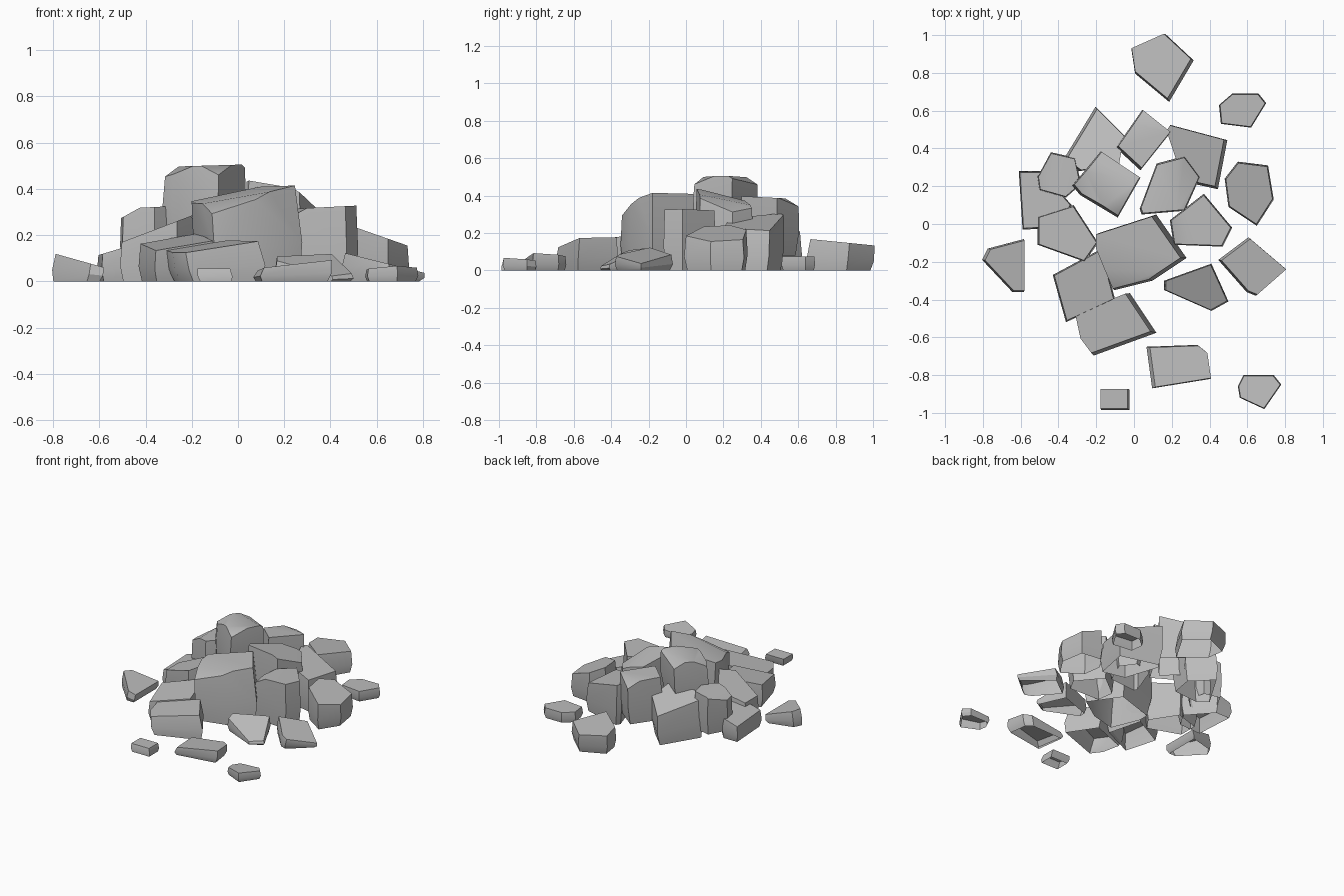
import bpy, bmesh, math
from mathutils import Vector

cube = bpy.data.objects.get("Cube")
if cube:
    bpy.data.objects.remove(cube, do_unlink=True)

stone = bpy.data.materials.new("stone grey")
stone.use_nodes = True
colour = (0.5, 0.5, 0.5, 1)
stone.diffuse_color = colour
stone.node_tree.nodes["Principled BSDF"].inputs["Base Color"].default_value = colour


def rock(name, *outline, top, slope=(0, 0), base=0, lean=(0, 0), chips=()):
    """Open-bottomed boulder shell: outline, sloping top, rounded belly, chipped rim."""
    pts = [Vector(p) for p in outline]
    centre = sum(pts, Vector((0, 0))) / len(pts)
    area = sum(a.cross(b) for a, b in zip(pts, pts[1:] + pts[:1]))
    if area < 0:
        pts.reverse()
    tilt, shift = Vector(slope), Vector(lean)

    bm = bmesh.new()
    rings = []
    for level, scale in ((0, 0.91), (0.4, 1), (1, 0.95)):
        ring = []
        for p in pts:
            q = centre + (p - centre) * scale + shift * level
            z = max(top + tilt.dot(q - centre), base + 0.015)
            ring.append(bm.verts.new((q.x, q.y, base + (z - base) * level)))
        rings.append(ring)
    count = len(pts)
    for low, high in zip(rings, rings[1:]):
        for i in range(count):
            j = (i + 1) % count
            bm.faces.new((low[i], low[j], high[j], high[i]))
    bm.faces.new(rings[-1])

    # Slice a shallow facet off the upper rim in each chip direction
    for angle in chips:
        out = Vector((math.cos(math.radians(angle)), math.sin(math.radians(angle)), 0))
        normal = (out + Vector((0, 0, 1.8))).normalized()
        reach = max(v.co.dot(normal) for v in bm.verts)
        cut = bmesh.ops.bisect_plane(bm, geom=bm.verts[:] + bm.edges[:] + bm.faces[:],
                                     plane_co=normal * (reach - 0.035), plane_no=normal,
                                     clear_outer=True)
        edges = [e for e in cut["geom_cut"] if isinstance(e, bmesh.types.BMEdge)]
        bmesh.ops.holes_fill(bm, edges=edges, sides=0)
    bmesh.ops.recalc_face_normals(bm, faces=bm.faces[:])

    mesh = bpy.data.meshes.new(name)
    bm.to_mesh(mesh)
    bm.free()
    mesh.materials.append(stone)
    obj = bpy.data.objects.new(name, mesh)
    bpy.context.collection.objects.link(obj)
    bpy.ops.object.select_all(action="DESELECT")
    obj.select_set(True)
    bpy.context.view_layer.objects.active = obj
    bpy.ops.object.shade_smooth_by_angle(angle=math.radians(32))


# Loose stones scattered around the heap
rock("back_stone", (-.01, .92), (.17, 1), (.32, .86), (.19, .64), (.01, .79),
     top=.15, slope=(0, -.1), lean=(-.01, .015))
rock("back_left_pebble", (.45, .63), (.52, .69), (.66, .69), (.7, .64), (.62, .51), (.46, .53),
     top=.075)
rock("left_stone", (.48, .24), (.55, .33), (.71, .31), (.74, .13), (.65, -.01), (.5, .09),
     top=.2, slope=(-.35, 0))
rock("left_front_stone", (.44, -.19), (.6, -.07), (.8, -.24), (.64, -.38), (.59, -.36),
     top=.085, slope=(-.25, 0), lean=(.015, 0))
rock("front_slab", (.16, -.3), (.41, -.21), (.5, -.41), (.41, -.46), (.16, -.35),
     top=.075, slope=(-.1, .4))
rock("front_stone", (.06, -.65), (.33, -.64), (.38, -.68), (.4, -.82), (.09, -.87),
     top=.07, slope=(.12, -.05), lean=(.015, 0))
rock("front_left_pebble", (.55, -.86), (.58, -.8), (.74, -.8), (.78, -.85), (.69, -.98),
     (.56, -.92), top=.055, slope=(.05, -.1))
rock("front_pebble", (-.17, -.88), (-.02, -.88), (-.02, -.99), (-.17, -.99),
     top=.055, lean=(-.01, .01))
rock("right_stone", (-.81, -.19), (-.78, -.13), (-.59, -.08), (-.59, -.36), (-.65, -.36),
     top=.09, slope=(-.28, 0), lean=(.015, 0))

# Outer ring of the heap
rock("front_block", (-.29, -.48), (-.01, -.37), (.13, -.58), (-.2, -.7), (-.26, -.62),
     top=.15, slope=(.12, .1), lean=(-.03, .01))
rock("front_right_block", (-.43, -.27), (-.17, -.13), (-.1, -.4), (-.36, -.52),
     top=.17, slope=(.1, .15))
rock("right_block", (-.51, .04), (-.32, .1), (-.19, -.1), (-.26, -.2), (-.51, -.11),
     top=.225, slope=(.38, 0))
rock("right_back_slab", (-.61, .28), (-.49, .28), (-.33, .1), (-.4, -.02), (-.59, -.03),
     top=.15, slope=(.3, 0))
rock("right_back_block", (-.51, .25), (-.44, .38), (-.31, .35), (-.28, .21), (-.36, .14),
     (-.5, .18), top=.32, slope=(.05, 0), base=.05, chips=(180,))
rock("back_right_block", (-.38, .34), (-.21, .62), (-.06, .47), (-.09, .3), (-.3, .28),
     top=.27, slope=(.1, -.3), lean=(.015, 0))
rock("back_left_block", (.18, .49), (.2, .52), (.5, .44), (.45, .18), (.27, .22),
     top=.26, slope=(-.3, 0), lean=(-.015, .01))
rock("left_block", (.19, .02), (.37, .16), (.52, -.02), (.47, -.12), (.21, -.11),
     top=.32, slope=(.05, 0), chips=(190,))

# Tall stones and the cap of the heap
rock("centre_boulder", (-.18, -.05), (.13, .05), (.29, -.18), (.11, -.3),
     (-.09, -.35), (-.18, -.13), top=.375, slope=(.18, .1), lean=(-.03, 0), chips=(250,))
rock("inner_left_boulder", (.03, .08), (.12, .32), (.27, .36), (.35, .25), (.27, .07),
     (.04, .05), top=.39, slope=(-.15, -.2), base=.06, chips=(20,))
rock("back_boulder", (-.1, .4), (.04, .6), (.19, .48), (.03, .28),
     top=.39, slope=(0, -.05), base=.08, lean=(.01, .01), chips=(80,))
rock("cap_boulder", (-.33, .2), (-.18, .38), (.03, .24), (-.09, .03), (-.29, .15),
     top=.5, slope=(.03, 0), base=.22, lean=(.01, .01), chips=(200, 70, 290))
